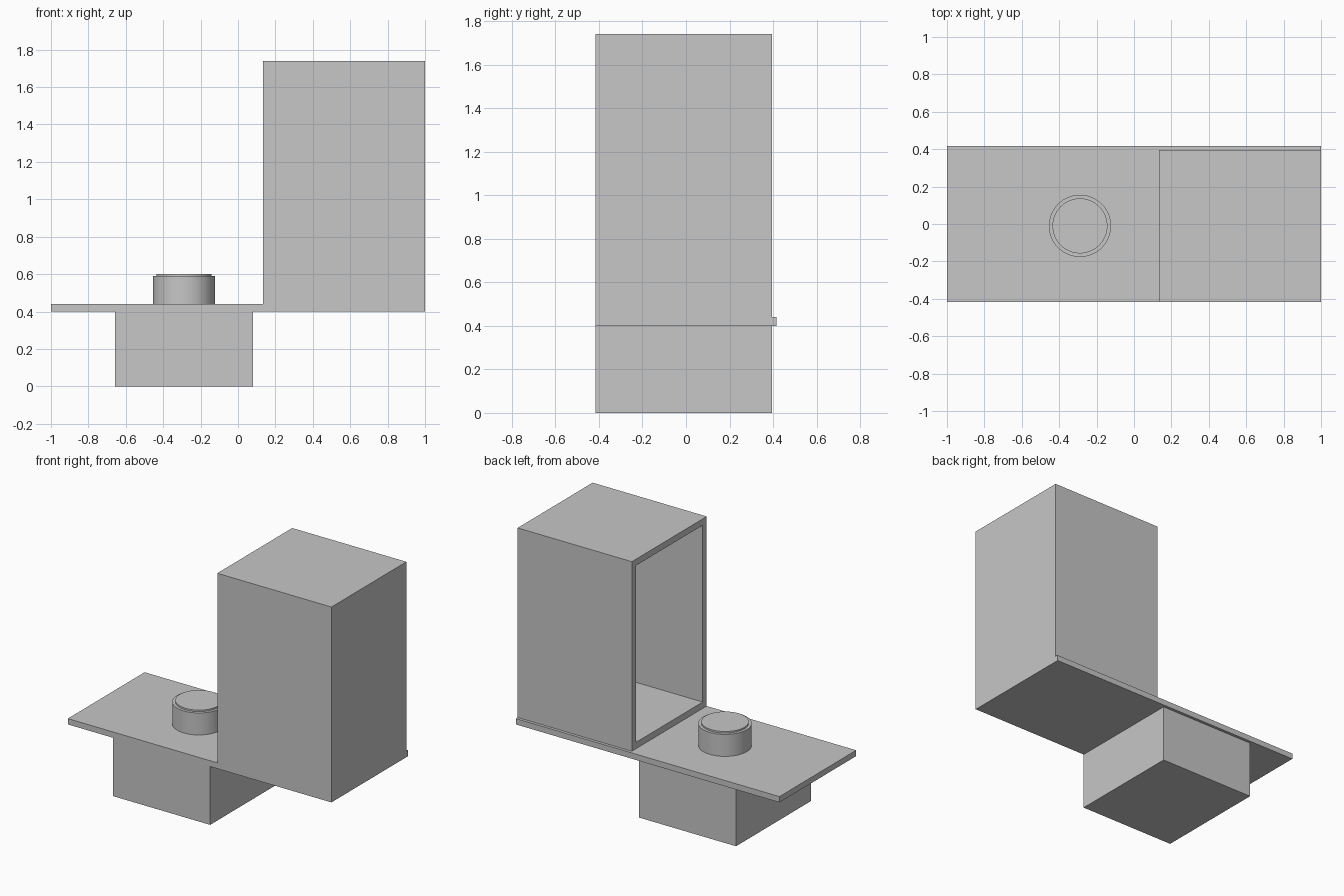
import bpy
import bmesh
from mathutils import Matrix

cube = bpy.data.objects.get("Cube")
if cube:
    bpy.data.objects.remove(cube, do_unlink=True)

# Single flat colour
grey = bpy.data.materials.new("light_grey")
grey.use_nodes = True
colour = (0.57, 0.57, 0.57, 1)
grey.diffuse_color = colour
grey.node_tree.nodes["Principled BSDF"].inputs["Base Color"].default_value = colour

FRONT, BACK, PLATE_BACK = -0.416, 0.396, 0.416
MID_Y = (FRONT + BACK) / 2
PLATE_Z, DECK_Z = 0.40, 0.44
WALL = 0.044


def finish(name, bm):
    mesh = bpy.data.meshes.new(name)
    bmesh.ops.recalc_face_normals(bm, faces=bm.faces)
    bm.to_mesh(mesh)
    bm.free()
    obj = bpy.data.objects.new(name, mesh)
    bpy.context.collection.objects.link(obj)
    mesh.materials.append(grey)
    return obj


def box_mesh(x, y, z):
    bm = bmesh.new()
    size = [b - a for a, b in (x, y, z)]
    centre = [(a + b) / 2 for a, b in (x, y, z)]
    bmesh.ops.create_cube(bm, size=1, matrix=Matrix.Translation(centre) @ Matrix.Diagonal((*size, 1)))
    return bm


# Base block and the deck plate on top of it
finish("base_block", box_mesh((-0.657, 0.08), (FRONT, BACK), (0, PLATE_Z)))
finish("deck_plate", box_mesh((-1, 1), (FRONT, PLATE_BACK), (PLATE_Z, DECK_Z)))

# Tall hollow housing, open on the side facing the knob
bm = box_mesh((0.134, 1), (FRONT, BACK), (DECK_Z, 1.74))
bm.normal_update()
opening = min(bm.faces, key=lambda f: f.calc_center_median().x)
bmesh.ops.inset_region(bm, faces=[opening], thickness=WALL, use_even_offset=True)
pushed = bmesh.ops.extrude_face_region(bm, geom=[opening])["geom"]
if opening.is_valid:
    bmesh.ops.delete(bm, geom=[opening], context="FACES_ONLY")
bmesh.ops.translate(bm, vec=(0.866 - WALL, 0, 0),
                    verts=[v for v in pushed if isinstance(v, bmesh.types.BMVert)])
finish("open_housing", bm)

# Round knob with a slightly smaller cap
for name, radius, low, high in (("knob_body", 0.166, DECK_Z, 0.591),
                                ("knob_cap", 0.147, 0.591, 0.602)):
    bm = bmesh.new()
    bmesh.ops.create_cone(bm, cap_ends=True, segments=64, radius1=radius, radius2=radius,
                          depth=high - low,
                          matrix=Matrix.Translation((-0.289, MID_Y, (low + high) / 2)))
    knob = finish(name, bm)
    bpy.ops.object.select_all(action="DESELECT")
    knob.select_set(True)
    bpy.context.view_layer.objects.active = knob
    bpy.ops.object.shade_smooth_by_angle()
